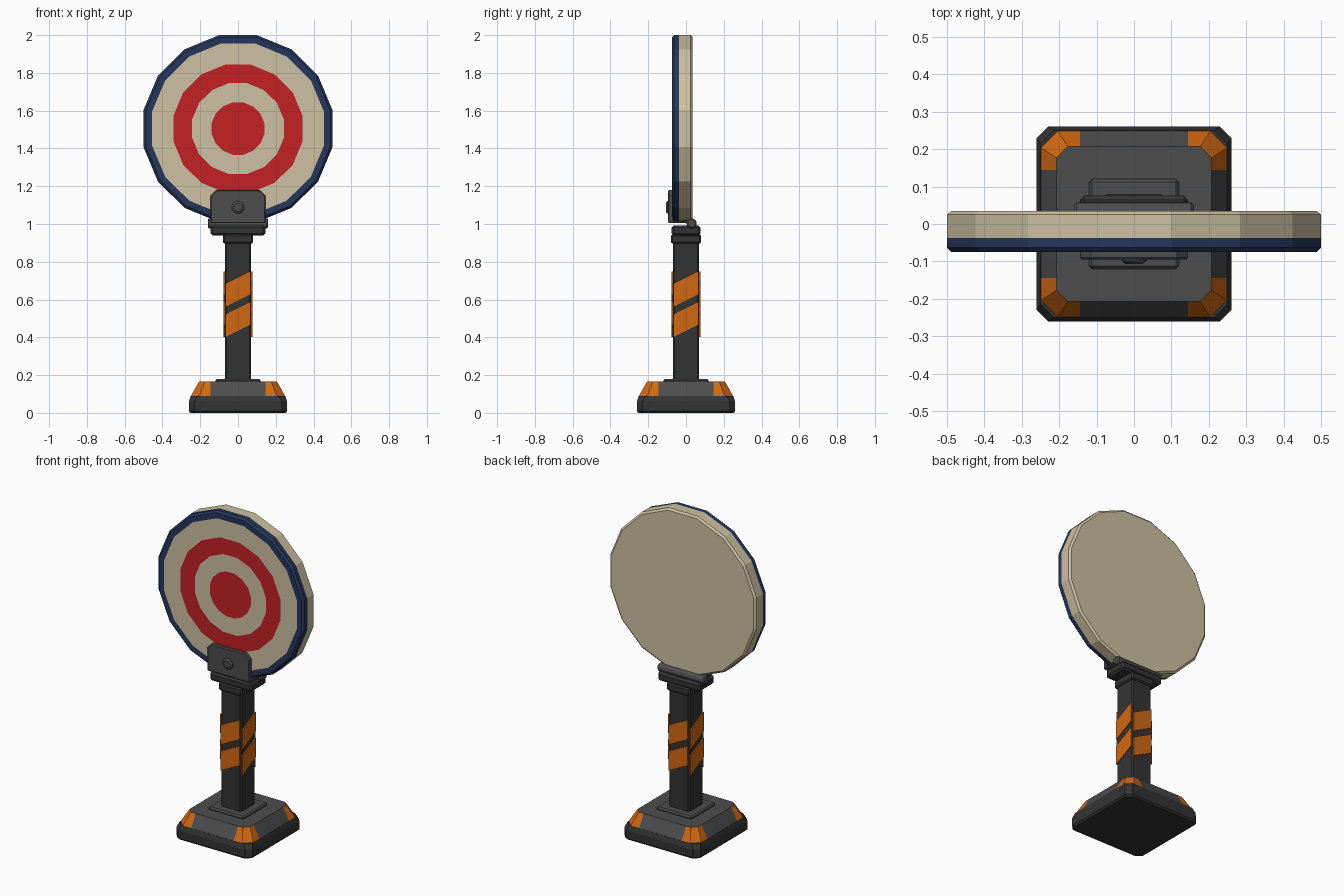
import bpy, bmesh, math
from mathutils import Matrix, Vector

if "Cube" in bpy.data.objects:
    bpy.data.objects.remove(bpy.data.objects["Cube"], do_unlink=True)


def material(name, r, g, b):
    m = bpy.data.materials.new(name)
    m.use_nodes = True
    m.diffuse_color = (r, g, b, 1)
    m.node_tree.nodes["Principled BSDF"].inputs["Base Color"].default_value = (r, g, b, 1)
    return m


DARK = material("dark grey", .034, .034, .034)
GREY = material("mid grey", .075, .075, .075)
ORANGE = material("orange", .64, .14, .006)
CREAM = material("cream", .61, .53, .36)
RED = material("red", .55, .015, .018)
NAVY = material("navy", .019, .037, .107)


def finish(bm, name, mats):
    bmesh.ops.recalc_face_normals(bm, faces=bm.faces)
    mesh = bpy.data.meshes.new(name)
    bm.to_mesh(mesh)
    bm.free()
    for m in mats:
        mesh.materials.append(m)
    ob = bpy.data.objects.new(name, mesh)
    bpy.context.collection.objects.link(ob)
    return ob


def loft(name, rings, mats, rule=lambda level, side: 0, caps=(0, 0)):
    """Skin a stack of point rings; rule picks the material of each face."""
    bm = bmesh.new()
    vs = [[bm.verts.new(p) for p in ring] for ring in rings]
    n = len(vs[0])
    for k in range(len(vs) - 1):
        for i in range(n):
            j = (i + 1) % n
            f = bm.faces.new((vs[k][i], vs[k][j], vs[k + 1][j], vs[k + 1][i]))
            f.material_index = rule(k, i)
    bm.faces.new(vs[0]).material_index = caps[0]
    bm.faces.new(vs[-1]).material_index = caps[1]
    return finish(bm, name, mats)


def box(name, x, y, z, mat, bevel=.008):
    """Bevelled box from three (min, max) ranges."""
    bm = bmesh.new()
    bmesh.ops.create_cube(bm, size=1)
    for v in bm.verts:
        v.co = Vector([(a + b) / 2 + c * (b - a) for c, (a, b) in zip(v.co, (x, y, z))])
    if bevel:
        bmesh.ops.bevel(bm, geom=bm.edges[:], offset=bevel, segments=1, affect='EDGES')
    return finish(bm, name, [mat])


def sym(h):
    return (-h, h)


# Base: chamfered square sections, with the corners split off for the guards
def section(h, chamfer, z, split=.145):
    quarter = [(h, -split), (h, split), (h, h - chamfer), (h - chamfer, h)]
    pts = []
    for q in range(4):
        for x, y in quarter:
            pts.append((x, y, z))
        quarter = [(-y, x) for x, y in quarter]
    return pts


loft("base_slab", [section(.25, .03, 0), section(.26, .03, .01),
                   section(.26, .03, .06), section(.25, .035, .09)], [DARK])
loft("base_top", [section(.249, .045, .09), section(.207, .03, .165)], [GREY, ORANGE],
     lambda k, i: int(i % 4 != 0))
box("column_foot_plate", sym(.12), sym(.12), (.155, .18), GREY)

# Column with slanted hazard stripes on all four sides
box("column", sym(.07), sym(.07), (.17, .91), DARK, .009)
for side in range(4):
    turn = Matrix.Rotation(side * math.pi / 2, 3, 'Z')
    for k, low in enumerate((.402, .563)):
        outline = [(-.065, low), (.065, low + .065), (.065, low + .185), (-.065, low + .12)]
        rings = [[turn @ Vector((x, y, z)) for x, z in outline] for y in (-.0685, -.0765)]
        loft(f"stripe_{side}_{k}", rings, [ORANGE])

# Head of the column and hinge
box("column_collar", sym(.08), sym(.08), (.897, .945), DARK)
box("hinge_block", sym(.145), sym(.076), (.938, .993), DARK, .012)


def ring(r, y, n, z, squash=1.0):
    """Ring round the y axis with flat sides at distance r."""
    rad = r / math.cos(math.pi / n)
    return [(rad * math.cos((i + .5) * math.tau / n), y,
             z + squash * rad * math.sin((i + .5) * math.tau / n)) for i in range(n)]


def pin_ring(x, r):
    return [(x, .03 + r * math.cos(i * math.tau / 12), 1.003 + r * math.sin(i * math.tau / 12))
            for i in range(12)]


loft("hinge_pin", [pin_ring(-.16, .02), pin_ring(-.153, .027),
                   pin_ring(.153, .027), pin_ring(.16, .02)], [GREY])

# Sixteen-sided target, skinned from the back to the bullseye
profile = [(.488, .035, CREAM), (.5, .025, CREAM), (.5, -.037, NAVY), (.5, -.063, NAVY),
           (.488, -.075, NAVY), (.455, -.075, CREAM), (.342, -.075, RED),
           (.243, -.075, CREAM), (.14, -.075, RED)]
colours = [CREAM, NAVY, RED]
loft("target_disc", [ring(r, y, 16, 1.505, .99) for r, y, m in profile], colours,
     lambda k, i: colours.index(profile[k][2]), (0, 2))


# Front bracket with clipped upper corners, a lip below and a round bolt
def bracket_ring(y, d):
    return [(x, y, z) for x, z in ((-.145 + d, 1.008 + d), (.145 - d, 1.008 + d),
                                   (.145 - d, 1.15 - d * .4), (.115 - d * .4, 1.18 - d),
                                   (-.115 + d * .4, 1.18 - d), (-.145 + d, 1.15 - d * .4))]


loft("bracket_plate", [bracket_ring(-.07, 0), bracket_ring(-.089, 0),
                       bracket_ring(-.095, .006)], [GREY])
box("bracket_lip", sym(.145), (-.093, .03), (1.004, 1.018), GREY, .004)
loft("bracket_bolt", [ring(.033, -.09, 12, 1.088), ring(.033, -.099, 12, 1.088),
                      ring(.022, -.107, 12, 1.088)], [GREY])
